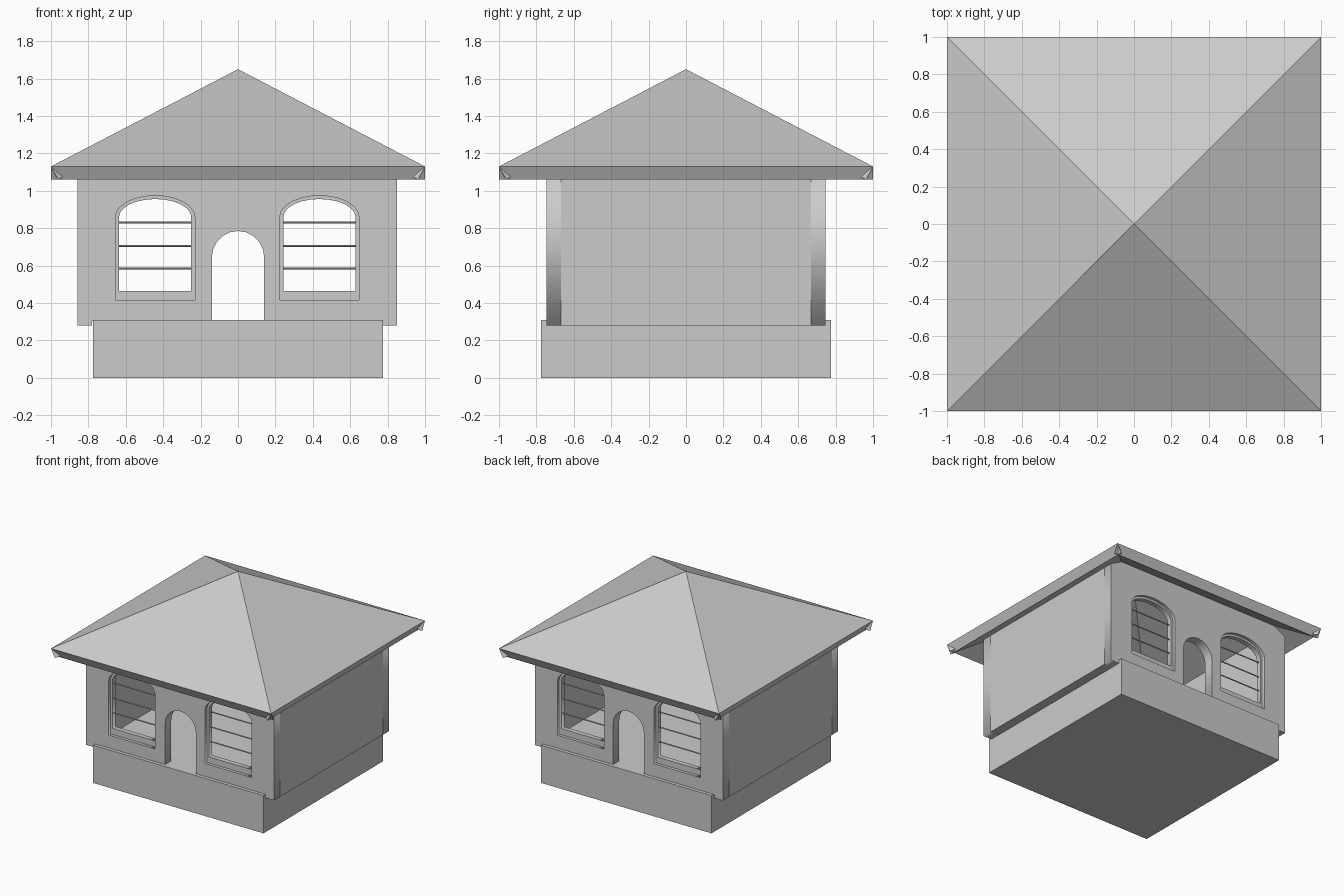
import bpy, bmesh
from math import pi, sin, cos
from mathutils import Vector

if "Cube" in bpy.data.objects:
    bpy.data.objects.remove(bpy.data.objects["Cube"])

CX = -0.004          # slight sideways shift of the walls
WIN = 0.439          # window centre distance
BOTTOM, TOP = 0.28, 1.18
Y_OUT, THICK = 0.747, 0.08


def box(name, lo, hi):
    bpy.ops.mesh.primitive_cube_add(size=1, location=[(a + b) / 2 for a, b in zip(lo, hi)])
    ob = bpy.context.object
    ob.name = name
    ob.scale = [b - a for a, b in zip(lo, hi)]
    bpy.ops.object.transform_apply(location=False, rotation=False, scale=True)
    return ob


def plate(name, loops, y, depth):
    """Flat x-z outline with holes, given thickness along y."""
    cu = bpy.data.curves.new(name, 'CURVE')
    cu.dimensions, cu.fill_mode, cu.extrude = '2D', 'BOTH', depth / 2
    for pts in loops:
        sp = cu.splines.new('POLY')
        sp.points.add(len(pts) - 1)
        for p, (x, z) in zip(sp.points, pts):
            p.co = (x, z, 0, 1)
        sp.use_cyclic_u = True
    ob = bpy.data.objects.new(name, cu)
    bpy.context.collection.objects.link(ob)
    ob.rotation_euler.x = pi / 2
    ob.location.y = y
    bpy.ops.object.select_all(action='DESELECT')
    ob.select_set(True)
    bpy.context.view_layer.objects.active = ob
    bpy.ops.object.convert(target='MESH')
    return bpy.context.object


def arch(cx, half, z0, spring, rise, n):
    """Opening with straight sides and an elliptical top, left foot to right foot."""
    top = [(cx - half * cos(pi * i / n), spring + rise * sin(pi * i / n)) for i in range(n + 1)]
    return [(cx - half, z0)] + top + [(cx + half, z0)]


# Plinth
box("base", (-0.775, -0.775, 0), (0.775, 0.775, 0.31))

# Side walls overhanging the plinth
for side, name in ((-1, "left_wall"), (1, "right_wall")):
    xs = sorted((CX + side * 0.777, CX + side * 0.855))
    box(name, (xs[0], -Y_OUT + THICK, BOTTOM), (xs[1], Y_OUT - THICK, TOP))

# Front and back walls with door and windows
door = arch(0, 0.14, 0.305, 0.645, 0.14, 10)
outline = ([(CX - 0.855, BOTTOM), (CX - 0.777, BOTTOM), (CX - 0.777, 0.305)] + door +
           [(CX + 0.777, 0.305), (CX + 0.777, BOTTOM), (CX + 0.855, BOTTOM),
            (CX + 0.855, TOP), (CX - 0.855, TOP)])
for s, face in ((-1, "front"), (1, "back")):
    centres = {"left": CX - WIN, "right": CX + WIN}
    holes = [arch(c, 0.212, 0.415, 0.86, 0.114, 12) for c in centres.values()]
    plate(face + "_wall", [outline] + holes, s * (Y_OUT - THICK / 2), THICK)
    for label, c in centres.items():
        # Recessed window frame with a taller sill
        y = s * (Y_OUT - 0.045)
        plate(f"{face}_{label}_window_frame",
              [arch(c, 0.212, 0.415, 0.86, 0.114, 12),
               arch(c, 0.193, 0.465, 0.86, 0.096, 12)], y, 0.04)
        # Horizontal window bars
        for i, z in enumerate((0.585, 0.705, 0.83)):
            bpy.ops.mesh.primitive_cylinder_add(vertices=8, radius=0.005, depth=0.4,
                                                location=(c, y, z), rotation=(0, pi / 2, 0))
            bpy.context.object.name = f"{face}_{label}_window_bar_{i + 1}"

# Roof: four triangular slabs, each thickened straight down its own normal
apex, eave, t = 1.65, 1.13, 0.079
drop = Vector((0, 1, -1 / (apex - eave))).normalized() * t
bm = bmesh.new()
for k in range(4):
    tri = [Vector((-1, -1, eave)), Vector((1, -1, eave)), Vector((0, 0, apex))]
    up = [bm.verts.new(p) for p in tri]
    low = [bm.verts.new(p + drop) for p in tri]
    bm.faces.new(up)
    bm.faces.new(low[::-1])
    for i in range(3):
        j = (i + 1) % 3
        bm.faces.new((up[j], up[i], low[i], low[j]))
    # turn everything built so far a quarter turn
    for v in bm.verts:
        v.co.x, v.co.y = -v.co.y, v.co.x
bmesh.ops.recalc_face_normals(bm, faces=bm.faces)
me = bpy.data.meshes.new("roof")
bm.to_mesh(me)
bm.free()
bpy.context.collection.objects.link(bpy.data.objects.new("roof", me))
